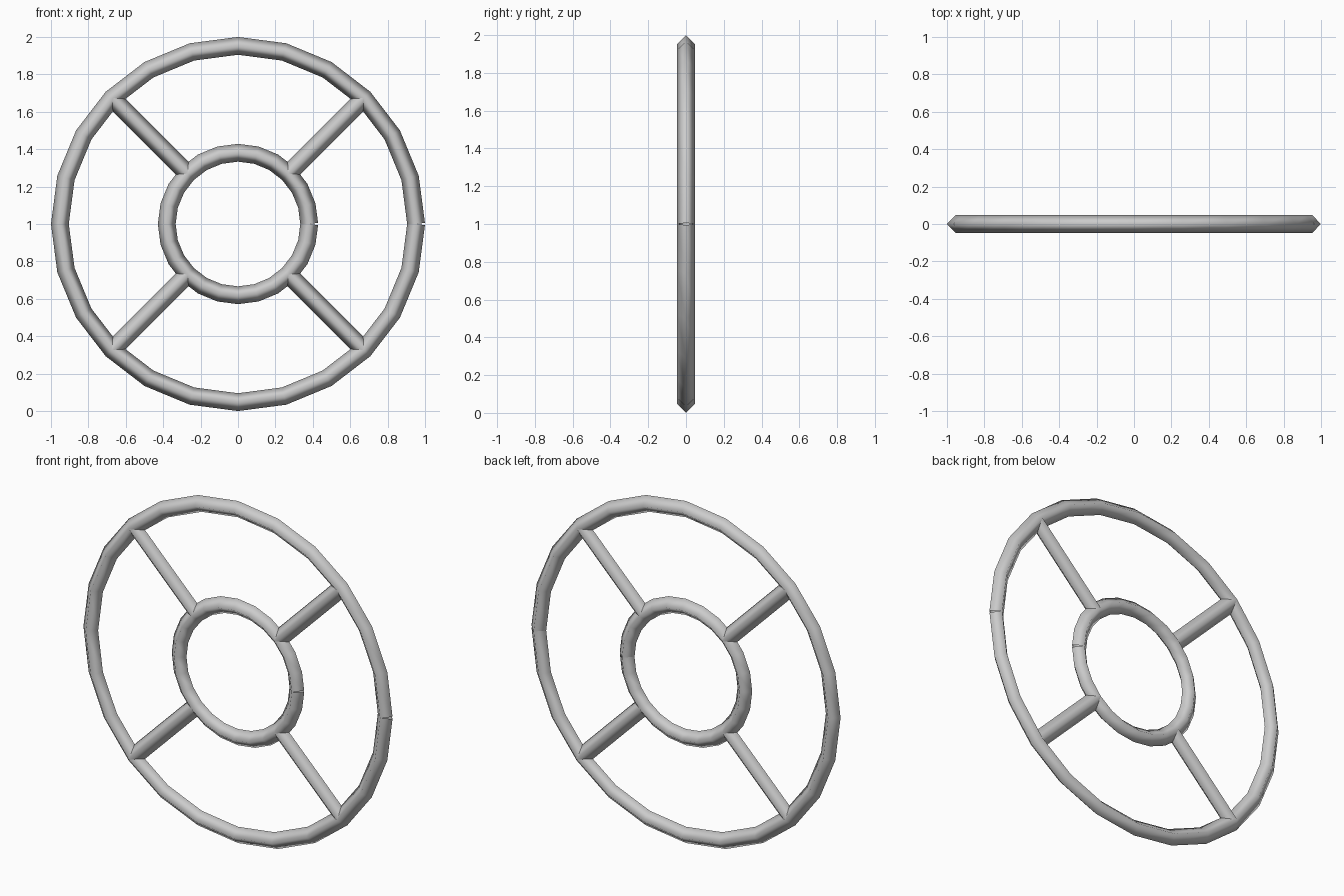
import bpy, bmesh
from math import sin, cos, tau, pi
from mathutils import Vector

# Remove the default cube
cube = bpy.data.objects.get("Cube")
if cube:
    bpy.data.objects.remove(cube, do_unlink=True)

HUB, RIM, TUBE = 0.381, 0.9524, 0.0476
SEGMENTS = 24
CENTRE = Vector((0, 0, 1))
DEPTH = Vector((0, 1, 0))

grey = bpy.data.materials.new("light_grey")
grey.use_nodes = True
colour = (0.6, 0.6, 0.6, 1)
grey.diffuse_color = colour
grey.node_tree.nodes["Principled BSDF"].inputs["Base Color"].default_value = colour


def radial(angle):
    return Vector((cos(angle), 0, sin(angle)))


def tube(name, path):
    """Sweep a smooth-shaded four-sided section along an open path in the XZ plane."""
    bm = bmesh.new()
    rows = []
    last = len(path) - 1
    for i, point in enumerate(path):
        before = (point - path[i - 1]).normalized() if i > 0 else Vector()
        after = (path[i + 1] - point).normalized() if i < last else Vector()
        side = (before + after).normalized().cross(DEPTH)
        rows.append([bm.verts.new(point + TUBE * d)
                     for d in (side, DEPTH, -side, -DEPTH)])
    for a, b in zip(rows, rows[1:]):
        for k in range(4):
            n = (k + 1) % 4
            bm.faces.new((a[k], a[n], b[n], b[k]))
    bmesh.ops.recalc_face_normals(bm, faces=bm.faces)
    for face in bm.faces:
        face.smooth = True
    mesh = bpy.data.meshes.new(name)
    bm.to_mesh(mesh)
    bm.free()
    mesh.materials.append(grey)
    obj = bpy.data.objects.new(name, mesh)
    bpy.context.collection.objects.link(obj)


# Rings, each with a narrow open seam on the left side
for name, radius in (("outer_ring", RIM), ("inner_ring", HUB)):
    tube(name, [CENTRE + radius * radial(tau * i / SEGMENTS)
                for i in range(SEGMENTS + 1)])

# Diagonal spokes joining the rings
for i, name in enumerate(("upper_left", "upper_right", "lower_right", "lower_left")):
    direction = radial(pi / 4 + i * pi / 2)
    tube(name + "_spoke", [CENTRE + HUB * direction, CENTRE + RIM * direction])
